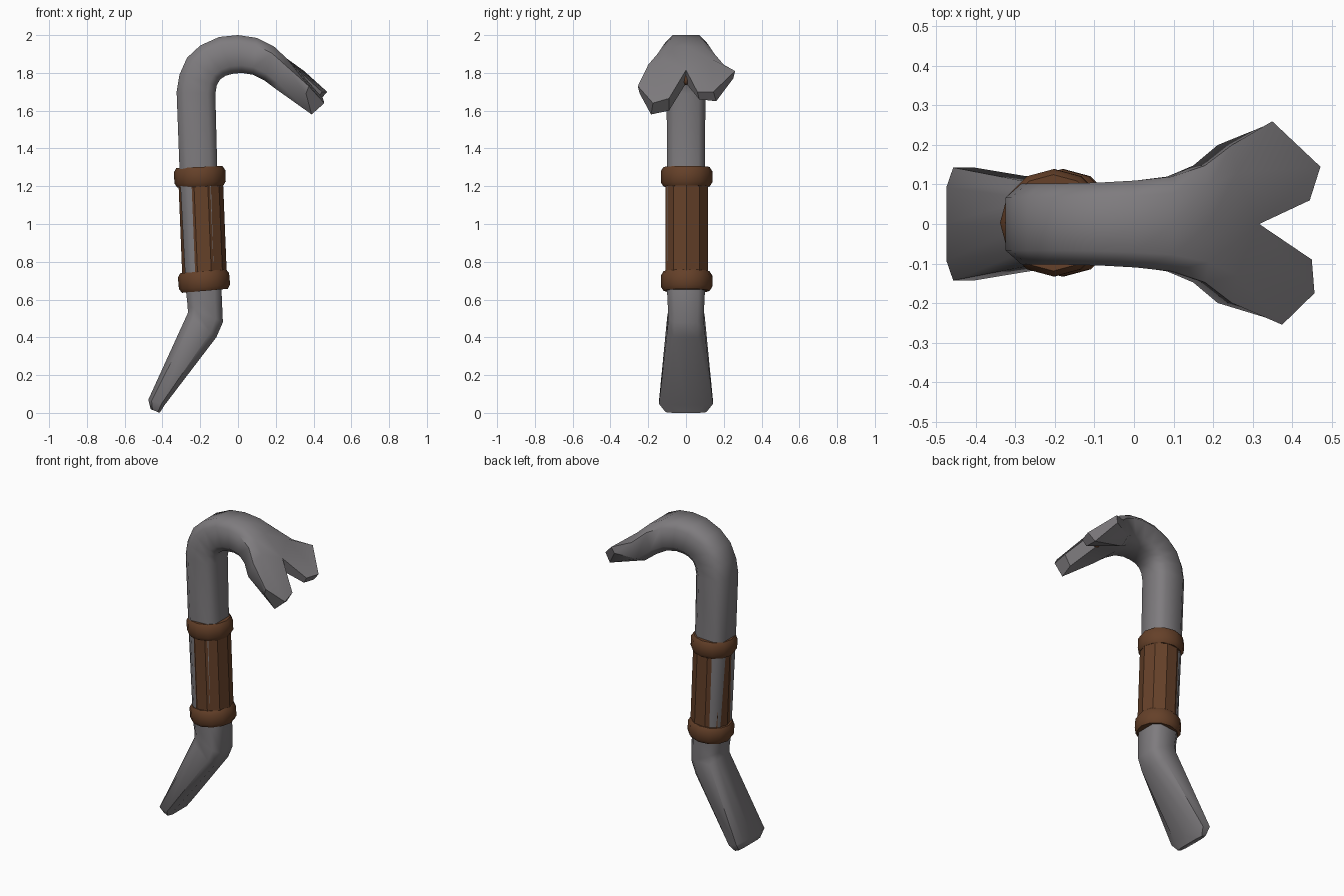
import bpy, bmesh, math
from mathutils import Vector, Matrix

cube = bpy.data.objects.get("Cube")
if cube:
    bpy.data.objects.remove(cube, do_unlink=True)


def material(name, rgb):
    m = bpy.data.materials.new(name)
    m.use_nodes = True
    m.diffuse_color = (*rgb, 1)
    m.node_tree.nodes["Principled BSDF"].inputs["Base Color"].default_value = (*rgb, 1)
    return m


steel = material("grey_steel", (0.21, 0.2, 0.21))
leather = material("brown_leather", (0.13, 0.052, 0.022))


def finish(bm, name, mat, angle):
    bmesh.ops.recalc_face_normals(bm, faces=bm.faces)
    me = bpy.data.meshes.new(name)
    bm.to_mesh(me)
    bm.free()
    me.materials.append(mat)
    ob = bpy.data.objects.new(name, me)
    bpy.context.collection.objects.link(ob)
    bpy.ops.object.select_all(action='DESELECT')
    ob.select_set(True)
    bpy.context.view_layer.objects.active = ob
    bpy.ops.object.shade_smooth_by_angle(angle=math.radians(angle))
    return ob


def bridge(bm, a, b):
    n = len(a)
    for i in range(n):
        j = (i + 1) % n
        bm.faces.new((a[i], a[j], b[j], b[i]))


# Steel bar: outer point, inner point and half width of each section
SECTIONS = [
    ((-.462, .02), (-.415, 0), .108), ((-.475, .07), (-.388, .042), .143),
    ((-.265, .53), (-.115, .4), .1), ((-.267, .57), (-.08, .48), .093),
    ((-.275, .64), (-.087, .64), .1), ((-.31, 1.3), (-.11, 1.3), .1),
    ((-.325, 1.7), (-.12, 1.69), .103), ((-.31, 1.79), (-.112, 1.735), .103),
    ((-.27, 1.88), (-.095, 1.765), .103), ((-.2, 1.945), (-.065, 1.785), .103),
    ((-.1, 1.99), (-.03, 1.795), .105), ((0, 2), (.02, 1.8), .11),
    ((.1, 1.985), (.08, 1.79), .12), ((.19, 1.94), (.14, 1.76), .148),
    ((.26, 1.875), (.2, 1.715), .2)]
HALF = [(1, .65), (.6, 1), (-.6, 1), (-1, .65)]
PROFILE = [(1, 0)] + HALF + [(-1, 0)] + [(u, -v) for u, v in reversed(HALF)]

bm = bmesh.new()
rings = []
for (ox, oz), (ix, iz), w in SECTIONS:
    ring = []
    for u, v in PROFILE:
        t = (1 + u) / 2
        ring.append(bm.verts.new((ix + (ox - ix) * t, w * v, iz + (oz - iz) * t)))
    rings.append(ring)
for a, b in zip(rings, rings[1:]):
    bridge(bm, a, b)
bm.faces.new(rings[0])

# Split claw: each half of the last section runs out to its own tip
fork = rings[-1]
fork[0].co = (.317, 0, 1.815)
fork[5].co = (.28, 0, 1.745)
LEFT_TIP = [(.445, .06, 1.7), (.472, .145, 1.7), (.35, .26, 1.81),
            (.335, .25, 1.77), (.43, .16, 1.65), (.42, .07, 1.66)]
RIGHT_TIP = [(.45, -.09, 1.665), (.457, -.175, 1.64), (.375, -.255, 1.73),
             (.36, -.245, 1.69), (.39, -.185, 1.58), (.41, -.09, 1.6)]
for root, tip in ((fork[:6], LEFT_TIP), ([fork[0]] + fork[:4:-1], RIGHT_TIP)):
    end = [bm.verts.new(p) for p in tip]
    bridge(bm, root, end)
    bm.faces.new((end[0], end[1], end[4], end[5]))
    bm.faces.new((end[1], end[2], end[3], end[4]))
finish(bm, "steel_bar", steel, 50)


def lathe(name, profile, sides, centre, tilt, angle):
    """Closed band of (radius, height) points turned about a tilted axis."""
    bm = bmesh.new()
    loops = []
    for k in range(sides):
        a = math.tau * k / sides
        loops.append([bm.verts.new((r * math.cos(a), r * math.sin(a), h)) for r, h in profile])
    for k in range(sides):
        bridge(bm, loops[k], loops[(k + 1) % sides])
    bm.transform(Matrix.Translation(centre) @ Matrix.Rotation(math.radians(tilt), 4, 'Y'))
    return finish(bm, name, leather, angle)


# Leather grip with a rounded band at each end
lathe("grip", [(.09, -.27), (.118, -.27), (.118, .27), (.09, .27)], 10,
      (-.187, .003, .97), -2.3, 30)
BAND = [(.09, -.052), (.122, -.052), (.136, -.03), (.136, .03), (.122, .052), (.09, .052)]
lathe("upper_band", BAND, 12, (-.202, .003, 1.25), -2.5, 50)
lathe("lower_band", BAND, 12, (-.18, .003, .698), -5, 50)

# Small leather scrap caught in the claw
bm = bmesh.new()
bmesh.ops.create_icosphere(bm, subdivisions=2, radius=.028)
bm.transform(Matrix.Translation((.285, 0, 1.765)) @ Matrix.Diagonal((1, .8, 1.1, 1)))
finish(bm, "claw_scrap", leather, 60)
